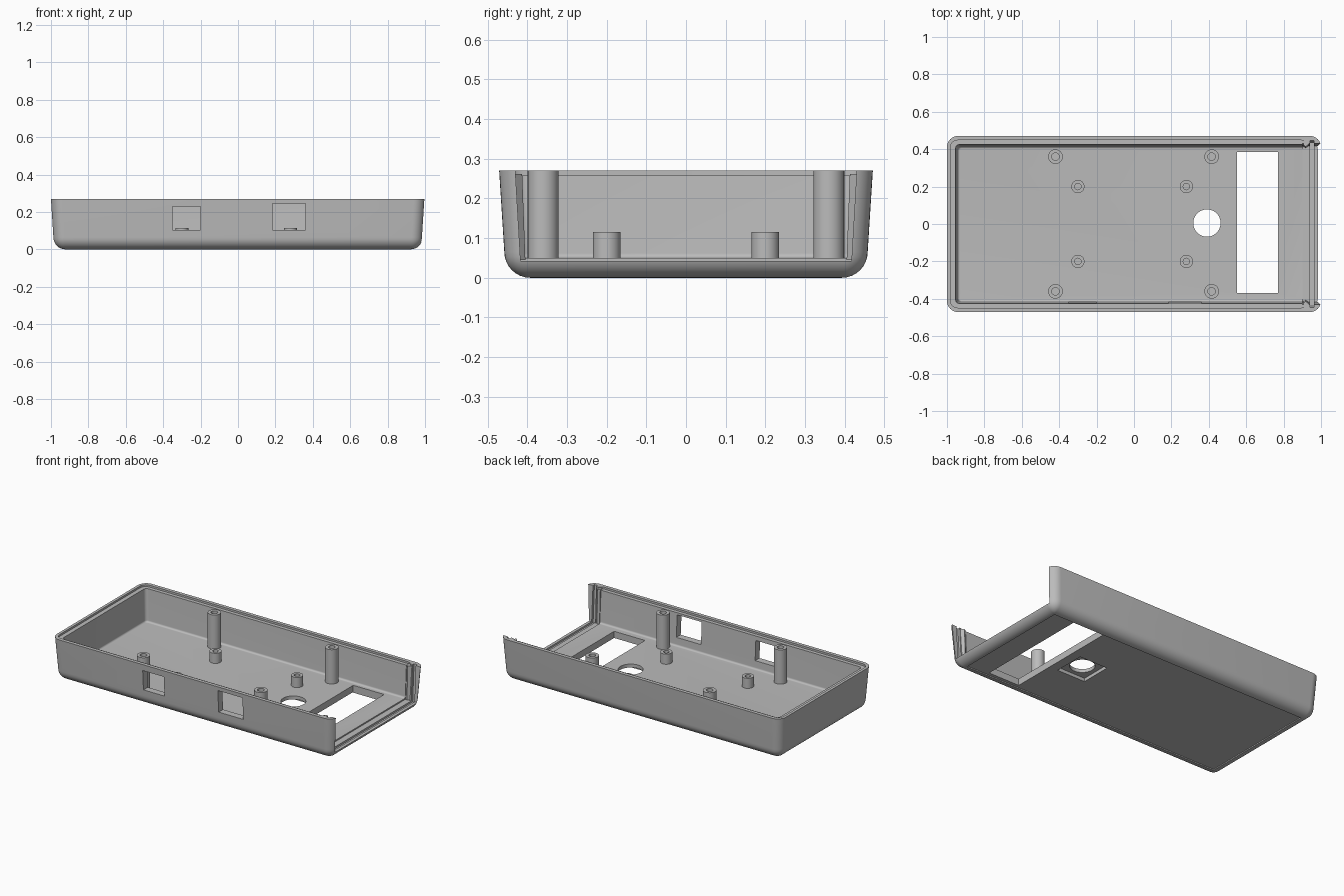
import bpy, bmesh, math
from mathutils import Vector

cube = bpy.data.objects.get("Cube")
if cube:
    bpy.data.objects.remove(cube, do_unlink=True)

grey = bpy.data.materials.new("plain_grey")
grey.use_nodes = True
grey.diffuse_color = (0.5, 0.5, 0.5, 1)
grey.node_tree.nodes["Principled BSDF"].inputs["Base Color"].default_value = (0.5, 0.5, 0.5, 1)


def finish(name, bm):
    bmesh.ops.recalc_face_normals(bm, faces=bm.faces)
    mesh = bpy.data.meshes.new(name)
    bm.to_mesh(mesh)
    bm.free()
    mesh.materials.append(grey)
    obj = bpy.data.objects.new(name, mesh)
    bpy.context.collection.objects.link(obj)
    return obj


def rounded_ring(bm, cx, hx, hy, r, z, steps=8):
    ring = []
    for i, (sx, sy) in enumerate([(1, 1), (-1, 1), (-1, -1), (1, -1)]):
        for k in range(steps + 1):
            a = (i + k / steps) * math.pi / 2
            ring.append(bm.verts.new((cx + sx * (hx - r) + r * math.cos(a),
                                      sy * (hy - r) + r * math.sin(a), z)))
    return ring


def loft(name, levels, cx=0):
    """Closed solid through rounded rectangles given as (half x, half y, corner, z)."""
    bm = bmesh.new()
    rings = [rounded_ring(bm, cx, *lv) for lv in levels]
    for a, b in zip(rings, rings[1:]):
        for i in range(len(a)):
            j = (i + 1) % len(a)
            bm.faces.new((a[i], a[j], b[j], b[i]))
    bm.faces.new(rings[0])
    bm.faces.new(rings[-1])
    return finish(name, bm)


def tub(name, hx, hy, corner, fillet, z0, z1, taper, cx=0, steps=8):
    """Tapered rounded box with a rounded bottom edge."""
    levels = []
    for k in range(steps + 1):
        a = k / steps * math.pi / 2
        inset = fillet * (1 - math.sin(a))
        levels.append((hx - inset, hy - inset, max(corner - inset, 0.006),
                       z0 + fillet * (1 - math.cos(a))))
    levels.append((hx + taper, hy + taper, corner, z1))
    return loft(name, levels, cx)


def box(name, x0, x1, y0, y1, z0, z1, spread=0):
    """Box whose sides may lean outwards in y towards the top."""
    bm = bmesh.new()
    bmesh.ops.create_cube(bm, size=1)
    for v in bm.verts:
        s = spread if v.co.z > 0 else 0
        v.co = Vector((x1 if v.co.x > 0 else x0,
                       y1 + s if v.co.y > 0 else y0 - s,
                       z1 if v.co.z > 0 else z0))
    return finish(name, bm)


def cylinder(name, x, y, r, z0, z1):
    bm = bmesh.new()
    bmesh.ops.create_cone(bm, cap_ends=True, segments=48, radius1=r, radius2=r, depth=z1 - z0)
    bmesh.ops.translate(bm, verts=bm.verts, vec=(x, y, (z0 + z1) / 2))
    return finish(name, bm)


def cut(target, cutter):
    bpy.context.view_layer.objects.active = target
    mod = target.modifiers.new("cut", 'BOOLEAN')
    mod.operation, mod.solver, mod.object = 'DIFFERENCE', 'EXACT', cutter
    bpy.ops.object.modifier_apply(modifier=mod.name)
    bpy.data.objects.remove(cutter, do_unlink=True)


def smooth(obj):
    bpy.ops.object.select_all(action='DESELECT')
    obj.select_set(True)
    bpy.context.view_layer.objects.active = obj
    bpy.ops.object.shade_smooth_by_angle(angle=math.radians(25))


TOP, FLOOR = 0.27, 0.05

# Case shell: rounded outside, tapered cavity, stepped inner rim
shell = tub("case_shell", 0.987, 0.458, 0.06, 0.065, 0, TOP, 0.013)
cut(shell, tub("cavity", 0.936, 0.414, 0.02, 0.012, FLOOR, 0.3, 0.013, cx=-0.007))
cut(shell, loft("rim_step", [(0.957, 0.448, 0.04, 0.258), (0.957, 0.448, 0.04, 0.3)], cx=-0.025))

# Open end with a groove for a sliding panel
cut(shell, box("end_opening", 0.9, 1.1, -0.417, 0.417, 0.042, 0.3, 0.015))
cut(shell, box("panel_groove", 0.94, 0.963, -0.432, 0.432, 0.03, 0.3, 0.015))

# Floor openings and shallow underside recesses
cut(shell, box("underside_recess", -0.92, 0.92, -0.39, 0.39, -0.1, 0.007))
cut(shell, box("screen_window", 0.55, 0.77, -0.37, 0.385, -0.1, 0.2))
cut(shell, cylinder("round_hole", 0.39, 0.005, 0.073, -0.1, 0.2))
cut(shell, box("square_recess", 0.29, 0.49, -0.095, 0.105, -0.1, 0.028))

# Connector ports in the front wall
for x0, x1, z1 in [(-0.35, -0.20, 0.23), (0.185, 0.36, 0.245)]:
    cut(shell, box("port", x0, x1, -0.6, -0.38, 0.103, z1))
smooth(shell)

# Slanted ribs beside the panel groove
for side, label in [(1, "left"), (-1, "right")]:
    bm = bmesh.new()
    rib = [(0.905, 0.436), (0.905, 0.414), (0.918, 0.405), (0.938, 0.424), (0.938, 0.436)]
    face = bm.faces.new([bm.verts.new((x, side * y, FLOOR - 0.005)) for x, y in rib])
    top = bmesh.ops.extrude_face_region(bm, geom=[face])["geom"]
    for v in [g for g in top if isinstance(g, bmesh.types.BMVert)]:
        v.co.z = 0.262
        v.co.y += side * 0.008
    finish("panel_rib_" + label, bm)


# Hollow mounting posts
def post(name, x, y, r, bore, top):
    obj = cylinder(name, x, y, r, FLOOR - 0.01, top)
    cut(obj, cylinder("bore", x, y, bore, FLOOR + 0.005, 0.4))
    smooth(obj)


for side, label in [(1, "back"), (-1, "front")]:
    for x, end in [(-0.42, "right"), (0.415, "left")]:
        post(f"tall_post_{label}_{end}", x, side * 0.36, 0.039, 0.02, TOP)
    for x, end in [(-0.30, "right"), (0.28, "left")]:
        post(f"short_post_{label}_{end}", x, side * 0.2, 0.035, 0.017, 0.115)
